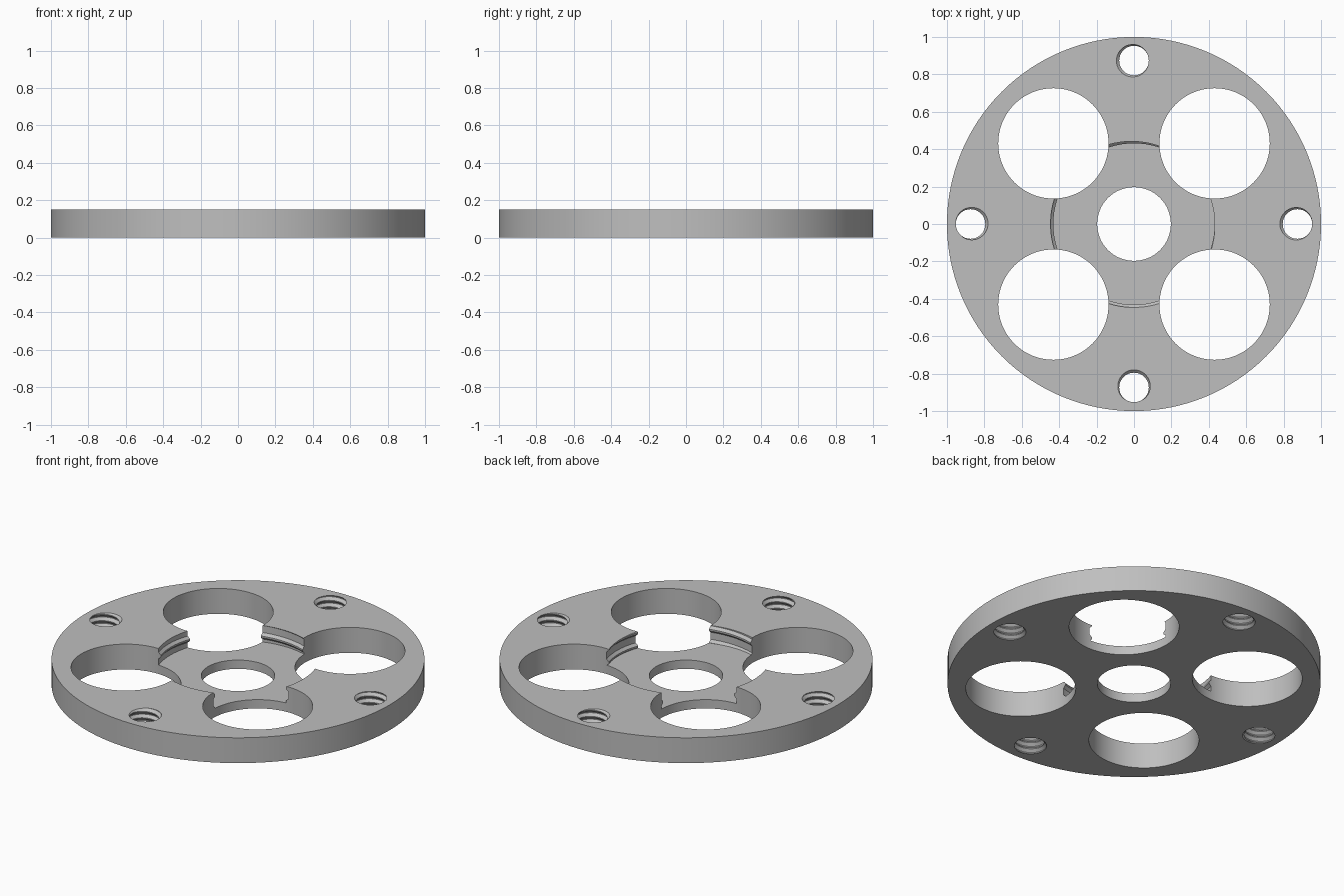
import bpy, bmesh
from math import cos, sin, tau, radians, floor
from mathutils import Vector

cube = bpy.data.objects.get("Cube")
if cube:
    bpy.data.objects.remove(cube)

HEIGHT = 0.15
FLOOR = 0.052


def mesh_object(name, bm):
    bmesh.ops.recalc_face_normals(bm, faces=bm.faces)
    mesh = bpy.data.meshes.new(name)
    bm.to_mesh(mesh)
    bm.free()
    obj = bpy.data.objects.new(name, mesh)
    bpy.context.collection.objects.link(obj)
    return obj


def cylinder(name, x, y, radius, low, high, segments):
    bm = bmesh.new()
    bmesh.ops.create_cone(bm, cap_ends=True, segments=segments,
                          radius1=radius, radius2=radius, depth=high - low)
    bmesh.ops.translate(bm, verts=bm.verts, vec=(x, y, (low + high) / 2))
    return mesh_object(name, bm)


def threaded_bore(name, x, y, profile, pitch, shift, low, high, n):
    """Helical surface trimmed flat at low and high; profile is (fraction, radius)."""
    bm = bmesh.new()
    count = len(profile)
    start = floor((low - shift) / pitch) - 2
    turns = int((high - low) / pitch) + 5
    rows = turns * count
    columns = []
    for i in range(n):
        a = tau * i / n
        column = []
        for j in range(rows + 1):
            frac, radius = profile[j % count]
            z = shift + pitch * (start + j // count + frac + i / n)
            column.append(bm.verts.new((x + radius * cos(a), y + radius * sin(a), z)))
        columns.append(column)
    for i in range(n):
        last = i == n - 1
        step = count if last else 0      # the seam climbs by one pitch
        nxt = columns[(i + 1) % n]
        for j in range(rows - step):
            bm.faces.new((columns[i][j], nxt[j + step],
                          nxt[j + step + 1], columns[i][j + 1]))
    for z, normal in ((low, -1), (high, 1)):
        bmesh.ops.bisect_plane(bm, geom=bm.verts[:] + bm.edges[:] + bm.faces[:],
                               dist=1e-6, plane_co=Vector((0, 0, z)),
                               plane_no=Vector((0, 0, normal)), clear_outer=True)
    bmesh.ops.holes_fill(bm, edges=[e for e in bm.edges if e.is_boundary], sides=0)
    return mesh_object(name, bm)


# Plate body
plate = cylinder("round_plate", 0, 0, 1, 0, HEIGHT, 128)

# Recess with an internal ridge thread, and the centre hole
ridge = ((0, 0.431), (0.12, 0.431), (0.3, 0.446), (0.82, 0.446))
cutters = [
    threaded_bore("recess_cutter", 0, 0, ridge, 0.08, 0.06, FLOOR, HEIGHT + 0.05, 128),
    cylinder("centre_hole_cutter", 0, 0, 0.197, -0.1, 0.3, 64),
]

# Four large openings
for sx in (-1, 1):
    for sy in (-1, 1):
        cutters.append(cylinder("opening_cutter", sx * 0.431, sy * 0.431,
                                0.295, -0.1, 0.3, 80))

# Four threaded screw holes, each with its own thread start
groove = ((0, 0.079), (0.12, 0.079), (0.5, 0.094), (0.62, 0.094))
PITCH = 0.038
for x, y, start_angle in ((0, 0.874, 190), (0.874, 0, 170),
                          (-0.874, 0, 20), (0, -0.874, 90)):
    shift = HEIGHT - PITCH * (0.56 + start_angle / 360)
    cutters.append(threaded_bore("screw_hole_cutter", x, y, groove, PITCH, shift,
                                 -0.03, HEIGHT + 0.03, 40))

# Cut everything out of the plate
for cutter in cutters:
    mod = plate.modifiers.new(cutter.name, 'BOOLEAN')
    mod.operation = 'DIFFERENCE'
    mod.solver = 'EXACT'
    mod.object = cutter
bpy.context.view_layer.update()
result = bpy.data.meshes.new_from_object(
    plate.evaluated_get(bpy.context.evaluated_depsgraph_get()))
plate.modifiers.clear()
plate.data = result
for cutter in cutters:
    bpy.data.objects.remove(cutter)

# Plain grey metal
grey = bpy.data.materials.new("plain_grey")
grey.use_nodes = True
colour = (0.52, 0.52, 0.52, 1)
grey.diffuse_color = colour
grey.node_tree.nodes["Principled BSDF"].inputs["Base Color"].default_value = colour
plate.data.materials.clear()
plate.data.materials.append(grey)

bpy.ops.object.select_all(action='DESELECT')
plate.select_set(True)
bpy.context.view_layer.objects.active = plate
bpy.ops.object.shade_smooth_by_angle(angle=radians(25))
